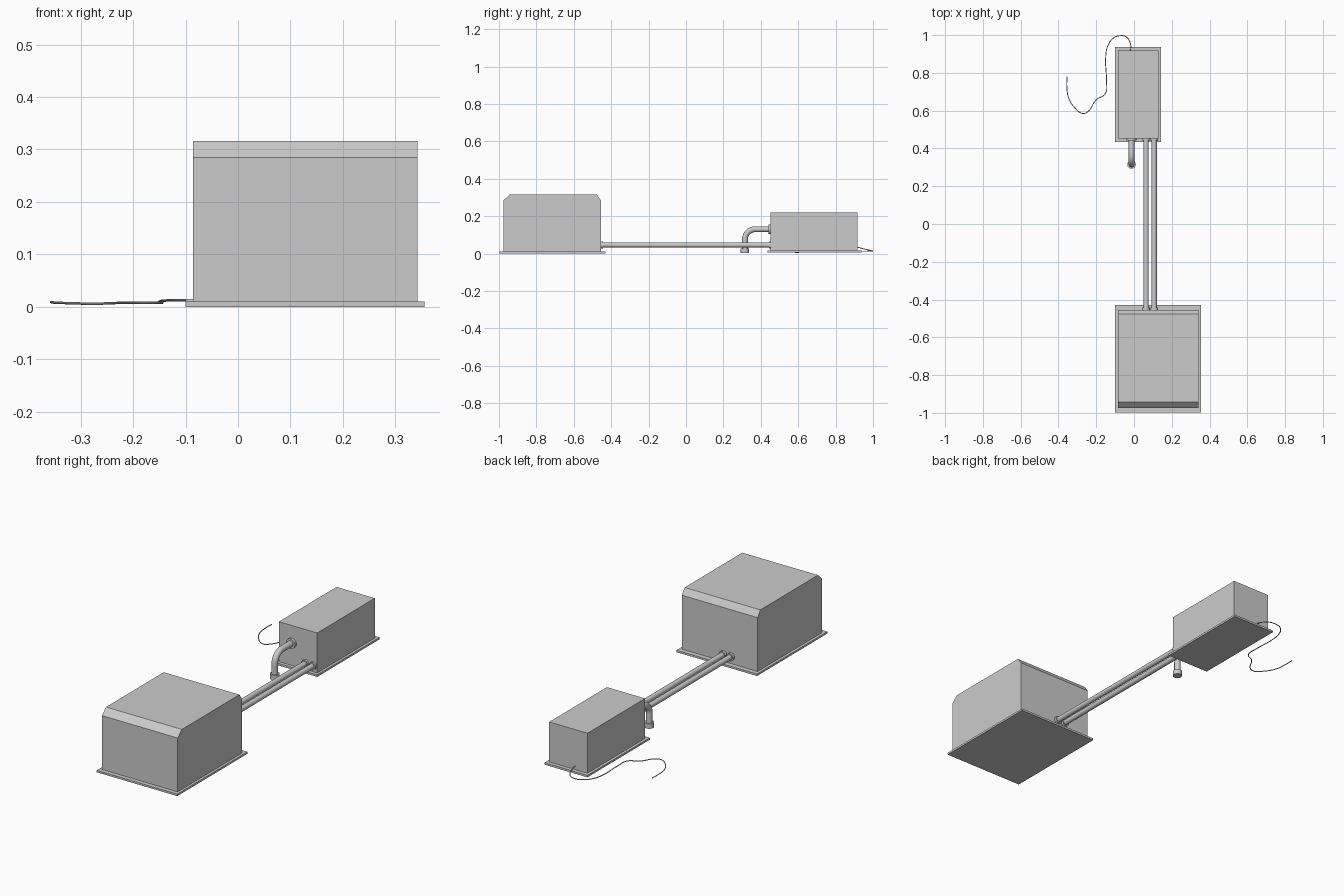
import bpy, bmesh
from math import pi
from mathutils import Vector, Matrix

if "Cube" in bpy.data.objects:
    bpy.data.objects.remove(bpy.data.objects["Cube"])


def add_mesh(name, bm):
    bmesh.ops.recalc_face_normals(bm, faces=bm.faces)
    me = bpy.data.meshes.new(name)
    bm.to_mesh(me)
    bm.free()
    ob = bpy.data.objects.new(name, me)
    bpy.context.collection.objects.link(ob)
    return ob


def box(name, lo, hi):
    lo, hi = Vector(lo), Vector(hi)
    bm = bmesh.new()
    bmesh.ops.create_cube(bm, size=1)
    bmesh.ops.scale(bm, vec=hi - lo, verts=bm.verts)
    bmesh.ops.translate(bm, vec=(lo + hi) / 2, verts=bm.verts)
    return add_mesh(name, bm)


def smooth(ob):
    bpy.ops.object.select_all(action='DESELECT')
    ob.select_set(True)
    bpy.context.view_layer.objects.active = ob
    bpy.ops.object.shade_smooth_by_angle(angle=pi / 5)


def cylinder(name, a, b, r):
    a, b = Vector(a), Vector(b)
    bm = bmesh.new()
    rot = (b - a).to_track_quat('Z', 'Y').to_matrix().to_4x4()
    bmesh.ops.create_cone(bm, cap_ends=True, segments=32, radius1=r, radius2=r,
                          depth=(b - a).length, matrix=Matrix.Translation((a + b) / 2) @ rot)
    ob = add_mesh(name, bm)
    smooth(ob)
    return ob


def tube(name, points, r, handles, resolution, sides):
    cu = bpy.data.curves.new(name, 'CURVE')
    cu.dimensions = '3D'
    cu.bevel_depth, cu.bevel_resolution = r, sides
    cu.resolution_u = resolution
    cu.use_fill_caps = True
    sp = cu.splines.new('BEZIER')
    sp.bezier_points.add(len(points) - 1)
    for i, (bp, p) in enumerate(zip(sp.bezier_points, points)):
        bp.co = p
        bp.handle_left_type = bp.handle_right_type = 'FREE' if handles else 'AUTO'
        if handles:
            bp.handle_left, bp.handle_right = handles[i]
    ob = bpy.data.objects.new(name, cu)
    bpy.context.collection.objects.link(ob)
    bpy.ops.object.select_all(action='DESELECT')
    ob.select_set(True)
    bpy.context.view_layer.objects.active = ob
    bpy.ops.object.convert(target='MESH')
    ob = bpy.context.view_layer.objects.active
    smooth(ob)


# Large housing: side profile with chamfered top edges, extruded along x
profile = [(-0.975, 0.01), (-0.455, 0.01), (-0.455, 0.285), (-0.477, 0.316),
           (-0.942, 0.316), (-0.975, 0.285)]
bm = bmesh.new()
face = bm.faces.new([bm.verts.new((-0.086, y, z)) for y, z in profile])
ext = bmesh.ops.extrude_face_region(bm, geom=[face])
bmesh.ops.translate(bm, vec=(0.428, 0, 0),
                    verts=[g for g in ext['geom'] if isinstance(g, bmesh.types.BMVert)])
add_mesh("large_housing", bm)
box("large_base_plate", (-0.1, -0.997, 0), (0.355, -0.43, 0.01))

# Small housing
box("small_housing", (-0.086, 0.453, 0.015), (0.13, 0.918, 0.219))
box("small_base_plate", (-0.1, 0.435, 0.005), (0.143, 0.938, 0.015))

# Twin connecting pipes with collars
for i, x in enumerate((0.064, 0.107)):
    cylinder(f"connecting_pipe_{i}", (x, -0.46, 0.046), (x, 0.46, 0.046), 0.0135)
    cylinder(f"pipe_collar_large_{i}", (x, -0.458, 0.046), (x, -0.443, 0.046), 0.0195)
    cylinder(f"pipe_collar_small_{i}", (x, 0.443, 0.046), (x, 0.458, 0.046), 0.0195)

# Drain elbow with collars
X, Y, Z, R = -0.013, 0.315, 0.13, 0.055
k = R * 0.552
pts = [(X, Y, 0.01), (X, Y, Z - R), (X, Y + R, Z), (X, 0.46, Z)]
hnd = [((X, Y, 0.0), (X, Y, 0.02)), ((X, Y, 0.06), (X, Y, Z - R + k)),
       ((X, Y + R - k, Z), (X, Y + R + 0.02, Z)), ((X, 0.44, Z), (X, 0.48, Z))]
tube("drain_elbow", pts, 0.0155, hnd, 12, 6)
cylinder("drain_foot_collar", (X, Y, 0.002), (X, Y, 0.027), 0.0225)
cylinder("drain_wall_collar", (X, 0.441, Z), (X, 0.458, Z), 0.0255)

# Loose power cable
cable = [(-0.018, 0.91, 0.036), (-0.019, 0.955, 0.024), (-0.04, 0.99, 0.016),
         (-0.07, 0.997, 0.013), (-0.108, 0.985, 0.013), (-0.14, 0.94, 0.012),
         (-0.15, 0.88, 0.01), (-0.146, 0.76, 0.008), (-0.152, 0.69, 0.008),
         (-0.2, 0.658, 0.008), (-0.245, 0.594, 0.007), (-0.27, 0.585, 0.006),
         (-0.315, 0.617, 0.007), (-0.347, 0.67, 0.008), (-0.355, 0.72, 0.009),
         (-0.355, 0.78, 0.009)]
tube("power_cable", cable, 0.0024, None, 6, 2)
